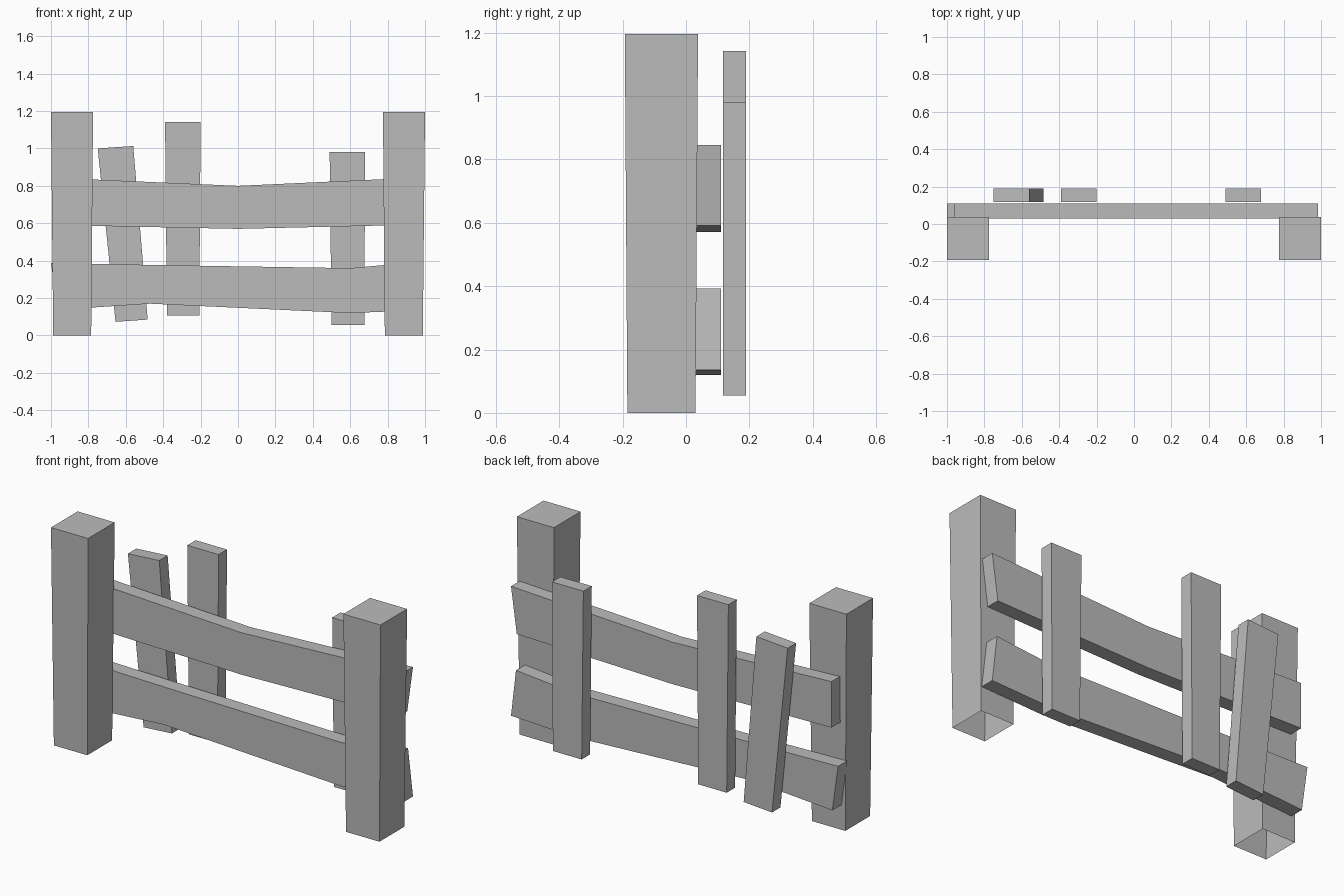
import bpy
import bmesh

cube = bpy.data.objects.get("Cube")
if cube:
    bpy.data.objects.remove(cube, do_unlink=True)

grey = bpy.data.materials.new("weathered_grey")
grey.use_nodes = True
GREY = (0.5, 0.5, 0.5, 1)
grey.diffuse_color = GREY
grey.node_tree.nodes["Principled BSDF"].inputs["Base Color"].default_value = GREY


def finish(name, bm):
    bmesh.ops.recalc_face_normals(bm, faces=bm.faces)
    mesh = bpy.data.meshes.new(name)
    bm.to_mesh(mesh)
    bm.free()
    mesh.materials.append(grey)
    obj = bpy.data.objects.new(name, mesh)
    bpy.context.collection.objects.link(obj)
    return obj


def board(name, top, bottom, front, back):
    """Plank from matching top and bottom edge points (x, z), with thickness along y."""
    bm = bmesh.new()
    rings = []
    for (tx, tz), (bx, bz) in zip(top, bottom):
        corners = [(tx, front, tz), (tx, back, tz), (bx, back, bz), (bx, front, bz)]
        rings.append([bm.verts.new(c) for c in corners])
    for a, b in zip(rings, rings[1:]):
        for i in range(4):
            j = (i + 1) % 4
            bm.faces.new((a[i], a[j], b[j], b[i]))
    bm.faces.new(rings[0])
    bm.faces.new(rings[-1])
    return finish(name, bm)


def post(name, side):
    """Slightly flared square post, open where it meets the ground."""
    bm = bmesh.new()
    rings = []
    for inner, outer, front, back, z in ((0.785, 0.988, -0.185, 0.03, 0),
                                         (0.775, 1.0, -0.193, 0.038, 1.195)):
        corners = [(inner, front), (outer, front), (outer, back), (inner, back)]
        rings.append([bm.verts.new((side * x, y, z)) for x, y in corners])
    low, high = rings
    for i in range(4):
        j = (i + 1) % 4
        bm.faces.new((low[i], low[j], high[j], high[i]))
    bm.faces.new(high)
    obj = finish(name, bm)
    # Open shell: make sure the cap faces upward
    if obj.data.polygons[-1].normal.z < 0:
        obj.data.flip_normals()
    return obj


# Two end posts
post("left_post", 1)
post("right_post", -1)

# Sagging horizontal rails
board("upper_rail",
      [(-0.96, 0.842), (0, 0.8), (0.985, 0.845)],
      [(-0.96, 0.59), (0, 0.57), (0.95, 0.592)], 0.03, 0.11)
board("lower_rail",
      [(-1.0, 0.388), (-0.47, 0.377), (0.6, 0.36), (0.955, 0.392)],
      [(-0.965, 0.137), (-0.47, 0.17), (0.6, 0.12), (0.985, 0.135)], 0.03, 0.11)

# Upright pickets behind the rails, one leaning
for name, top, bottom in (
        ("leaning_picket", [(-0.75, 1.0), (-0.56, 1.013)], [(-0.655, 0.073), (-0.483, 0.085)]),
        ("tall_picket", [(-0.39, 1.142), (-0.2, 1.142)], [(-0.38, 0.108), (-0.207, 0.108)]),
        ("short_picket", [(0.49, 0.981), (0.68, 0.981)], [(0.5, 0.055), (0.675, 0.055)])):
    board(name, top, bottom, 0.117, 0.19)
